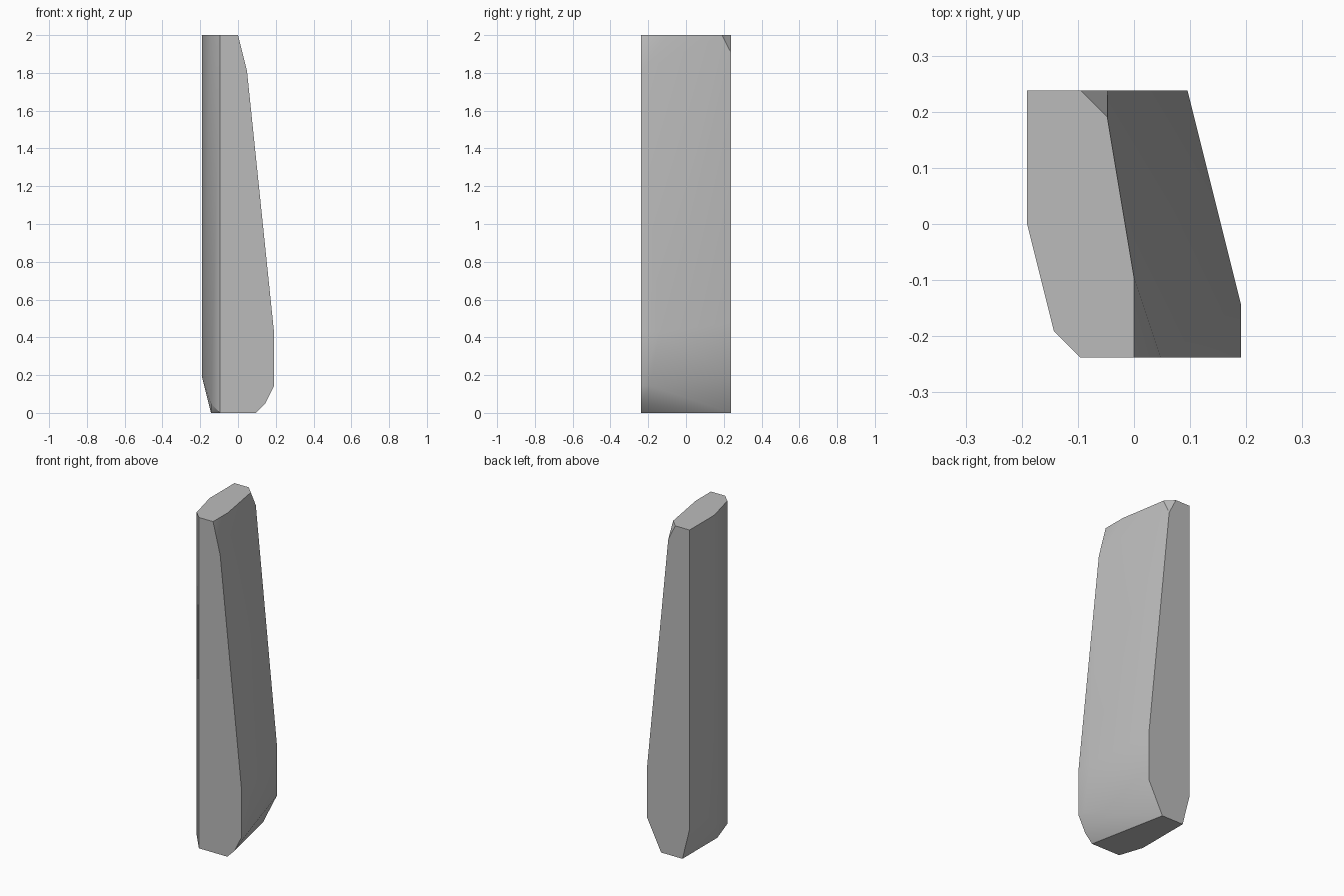
import bpy
import bmesh
import math

cube = bpy.data.objects.get("Cube")
if cube:
    bpy.data.objects.remove(cube, do_unlink=True)

UNIT = 1 / 21  # the block is cut on a regular grid, 42 units tall
HALF_DEPTH = 5

# Outlines (x, z) of the flat front and back faces
front = [(-2, 0), (2, 0), (3, 1), (4, 3), (4, 9), (1, 38), (0, 42), (-2, 42)]
back = [(-3, 0), (0, 0), (2, 4), (2, 10), (-1, 40), (-2, 42), (-4, 42), (-4, 4)]

# Corners (x, y, z) between the two faces
left_side = [(4, -3, 9), (4, -4, 3), (0, -2, 42), (-1, 4, 42)]
right_side = [(-4, 0, 42), (-3, -4, 42), (-4, 0, 4), (-3, -4, 1), (-3, -2, 0)]

corners = [(x, -HALF_DEPTH, z) for x, z in front]
corners += [(x, HALF_DEPTH, z) for x, z in back]
corners += left_side + right_side

# Wrap the faceted block around its corners and merge coplanar faces
bm = bmesh.new()
for corner in corners:
    bm.verts.new([c * UNIT for c in corner])
bmesh.ops.convex_hull(bm, input=bm.verts)
bmesh.ops.dissolve_limit(bm, angle_limit=math.radians(0.5),
                         verts=bm.verts, edges=bm.edges)
bmesh.ops.recalc_face_normals(bm, faces=bm.faces)
mesh = bpy.data.meshes.new("stone_pillar")
bm.to_mesh(mesh)
bm.free()

# Plain grey stone
stone = bpy.data.materials.new("grey_stone")
stone.use_nodes = True
colour = (0.5, 0.5, 0.5, 1)
stone.diffuse_color = colour
stone.node_tree.nodes["Principled BSDF"].inputs["Base Color"].default_value = colour
mesh.materials.append(stone)

pillar = bpy.data.objects.new("stone_pillar", mesh)
bpy.context.collection.objects.link(pillar)
bpy.context.view_layer.objects.active = pillar
pillar.select_set(True)
bpy.ops.object.shade_smooth_by_angle(angle=math.radians(33))
